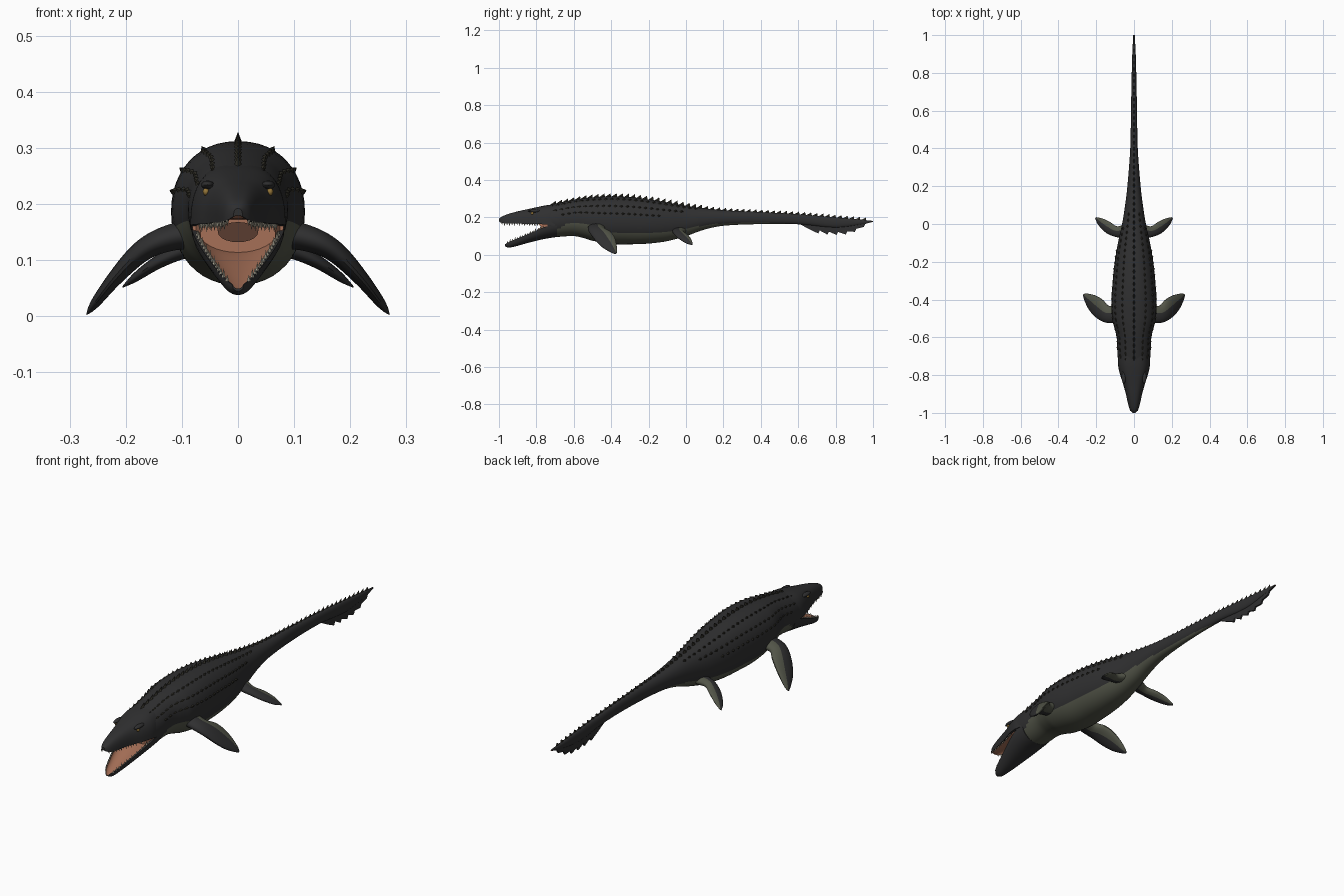
import bpy, bmesh, math
from mathutils import Vector as V

if "Cube" in bpy.data.objects:
    bpy.data.objects.remove(bpy.data.objects["Cube"])

def material(name, c):
    m = bpy.data.materials.new(name)
    m.diffuse_color = (*c, 1)
    m.use_nodes = True
    m.node_tree.nodes["Principled BSDF"].inputs["Base Color"].default_value = m.diffuse_color
    return m

MATS = [material("dark_hide", (.029, .029, .030)), material("olive_belly", (.085, .09, .065)),
        material("mouth_flesh", (.38, .16, .095)), material("throat_brown", (.10, .045, .03)),
        material("tooth_ivory", (.45, .42, .33)), material("scute_brown", (.030, .028, .020)),
        material("eye_amber", (.30, .18, .04))]
HIDE, BELLY, FLESH, THROAT, TOOTH, SCUTE, EYE = range(7)

def finish(bm, name, angle=40):
    bmesh.ops.recalc_face_normals(bm, faces=bm.faces)
    me = bpy.data.meshes.new(name)
    bm.to_mesh(me)
    bm.free()
    for m in MATS:
        me.materials.append(m)
    ob = bpy.data.objects.new(name, me)
    bpy.context.collection.objects.link(ob)
    bpy.ops.object.select_all(action='DESELECT')
    ob.select_set(True)
    bpy.context.view_layer.objects.active = ob
    bpy.ops.object.shade_smooth_by_angle(angle=math.radians(angle))
    return ob

def interp(tab, t):
    """Smooth (Hermite) lookup in a table whose first column is the parameter."""
    t = min(max(t, tab[0][0]), tab[-1][0])
    k = next(i for i in range(len(tab) - 1) if t <= tab[i + 1][0])
    def slope(i, c):
        a, b = tab[max(i - 1, 0)], tab[min(i + 1, len(tab) - 1)]
        return (b[c] - a[c]) / (b[0] - a[0])
    p, q = tab[k], tab[k + 1]
    h = q[0] - p[0]
    s = (t - p[0]) / h
    return [(2*s**3 - 3*s*s + 1) * p[c] + (s**3 - 2*s*s + s) * h * slope(k, c)
            + (3*s*s - 2*s**3) * q[c] + (s**3 - s*s) * h * slope(k + 1, c) for c in range(1, len(p))]

def loft(bm, rings, mat, cap=HIDE):
    """Skin closed rings; mat(centre, index) picks the colour of each face."""
    vs = [[bm.verts.new(p) for p in r] for r in rings]
    n = len(vs[0])
    for a, b in zip(vs, vs[1:]):
        for j in range(n):
            f = bm.faces.new((a[j], a[(j + 1) % n], b[(j + 1) % n], b[j]))
            f.material_index = mat(f.calc_center_median(), j)
    for r in (vs[0], vs[-1]):
        bm.faces.new(r).material_index = cap

def spike(bm, base, tip, side, along, m):
    """Four-sided pyramid with half extents side and along."""
    b = [bm.verts.new(base + d) for d in (side, along, -side, -along)]
    t = bm.verts.new(tip)
    for j in range(4):
        bm.faces.new((b[j], b[(j + 1) % 4], t)).material_index = m
    bm.faces.new(b).material_index = m

def spow(v, e):
    return math.copysign(abs(v) ** e, v)

# Body and tail: y, top, bottom, half width
BODY = [(-.74, .264, .092, .083), (-.68, .277, .096, .088), (-.6, .293, .1, .092), (-.55, .301, .09, .104),
        (-.5, .307, .075, .116), (-.4, .312, .058, .119), (-.3, .308, .056, .112), (-.2, .296, .06, .102),
        (-.1, .28, .073, .085), (0, .262, .1, .063), (.1, .248, .135, .047), (.2, .238, .155, .035),
        (.4, .228, .164, .02), (.6, .217, .163, .016), (.8, .2, .145, .012), (.93, .188, .16, .008),
        (1, .181, .176, .003)]
LINE = [(-.74, .1), (-.68, .14), (-.62, .172), (-.54, .168), (-.45, .128), (-.1, .122),
        (0, .142), (.2, .168), (.45, .172), (.6, .16), (1, .1)]

def body_point(y, a):
    top, bot, w = interp(BODY, y)
    return V((w * spow(math.sin(a), .9), y, (top + bot) / 2 + (top - bot) / 2 * spow(math.cos(a), .95)))

bm = bmesh.new()
NY, NA = 170, 48
loft(bm, [[body_point(-.74 + 1.74 * i / NY, math.tau * j / NA) for j in range(NA)] for i in range(NY + 1)],
     lambda c, j: BELLY if c.z < interp(LINE, c.y)[0] else HIDE, FLESH)
finish(bm, "body_and_tail")

# Upper jaw and skull: y, top, lip, half width
UPPER = [(-1, .192, .178, .008), (-.985, .204, .170, .021), (-.95, .218, .167, .032), (-.9, .232, .167, .043),
         (-.85, .243, .165, .056), (-.8, .254, .164, .073), (-.75, .264, .162, .084), (-.7, .271, .155, .085)]
bm = bmesh.new()
rings = []
for i in range(37):
    y = -1 + .3 * i / 36
    t, b, w = interp(UPPER, y)
    arch = [V((w * spow(math.cos(a), .7), y, b + (t - b) * spow(math.sin(a), .8)))
            for a in (math.pi * k / 20 for k in range(21))]
    roof = [V((-w * .85 * math.cos(a), y, b + .012 * math.sin(a) * min(1, w / .05)))
            for a in (math.pi * k / 8 for k in range(9))]
    rings.append(arch + roof)
loft(bm, rings, lambda c, j: FLESH if 21 <= j < 29 else HIDE)
finish(bm, "upper_jaw")

# Lower jaw: open trough, y, rim, bottom, half width
LOWER = [(-.968, .056, .045, .010), (-.95, .067, .038, .024), (-.9, .088, .048, .042), (-.85, .108, .062, .057),
         (-.8, .130, .075, .071), (-.75, .150, .086, .081), (-.69, .165, .095, .084)]
bm = bmesh.new()
rings = []
for i in range(31):
    y = -.968 + .278 * i / 30
    t, b, w = interp(LOWER, y)
    arc = [math.pi * k / 16 for k in range(17)]
    rings.append([V((w * spow(math.cos(a), .85), y, t - (t - b) * math.sin(a))) for a in arc] +
                 [V((-w * .86 * math.cos(a), y, t - (t - b) * .6 * math.sin(a))) for a in arc])
loft(bm, rings, lambda c, j: FLESH if 17 <= j < 33 else HIDE)
finish(bm, "lower_jaw")

# Cheek skin closing the mouth corners, and the dark gullet
bm = bmesh.new()
for s in (1, -1):
    f = bm.faces.new([bm.verts.new((s * x, y, z)) for x, y, z in
                      ((.066, -.80, .128), (.076, -.735, .15), (.076, -.735, .172), (.066, -.795, .17), (.066, -.775, .15))])
    f.material_index = FLESH
finish(bm, "cheek_skin")
bm = bmesh.new()
f = bm.faces.new([bm.verts.new((.036 * math.cos(a), -.745, .15 + .018 * math.sin(a)))
                  for a in (math.tau * k / 20 for k in range(20))])
f.material_index = THROAT
finish(bm, "gullet")

# Teeth along both jaw rims
bm = bmesh.new()
for i in range(15):
    for tab, y0, d in ((UPPER, -.985, -1), (LOWER, -.955, 1)):
        y = y0 + .0135 * i
        rows = interp(tab, y)
        z = rows[1] if d < 0 else rows[0]
        h = .017 if i % 2 else .012
        for s in (1, -1):
            p = V((s * rows[2] * .92, y, z - d * .002))
            spike(bm, p, p + V((0, .003, d * h)), V((.0035, 0, 0)), V((0, .0045, 0)), TOOTH)
finish(bm, "teeth", 20)

# Eyes under low brow ridges, with nostrils left plain
for name, x, y, z, size, m in (("eye", .057, -.822, .222, (.006, .008, .007), EYE),
                               ("brow_ridge", .054, -.81, .234, (.012, .035, .008), HIDE)):
    bm = bmesh.new()
    for s in (1, -1):
        made = bmesh.ops.create_uvsphere(bm, u_segments=14, v_segments=8, radius=1)["verts"]
        for v in made:
            v.co = V((s * x + v.co.x * size[0], y + v.co.y * size[1], z + v.co.z * size[2]))
    for f in bm.faces:
        f.material_index = m
    finish(bm, name)

# Dorsal crest of spines, and rows of keeled scutes on the back
bm = bmesh.new()
for i in range(52):
    y = -.71 + .0325 * i
    p = body_point(y, 0) - V((0, 0, .004))
    h = .021 if y < .1 else .017
    spike(bm, p, p + V((0, .014, h)), V((min(.008, .2 * interp(BODY, y)[2] + .002), 0, 0)), V((0, .017, 0)), SCUTE)
finish(bm, "dorsal_spines", 20)
bm = bmesh.new()
for a, y0, n in ((.5, -.72, 25), (.95, -.7, 22), (1.3, -.66, 17)):
    for i in range(n):
        y = y0 + .032 * i
        for s in (1, -1):
            p = body_point(y, s * a)
            out = V((s * math.sin(a), 0, math.cos(a)))
            side = V((math.cos(a), 0, -s * math.sin(a))) * .008
            spike(bm, p - out * .003, p + out * .007 + V((0, .008, 0)), side, V((0, .014, 0)), SCUTE)
finish(bm, "back_scutes", 20)

# Tail fin: ragged lower lobe
EDGE = [(.61, .163), (.64, .150), (.69, .118), (.80, .106), (.88, .114), (.94, .143), (1, .177)]
low = []
for i in range(9):
    y = .61 + .39 * i / 8
    z = interp(EDGE, y)[0]
    low.append((y, z))
    if 1 < i < 8:
        low.append((y + .008, z + .016))
bm = bmesh.new()
left, right = ([[bm.verts.new((s * .004, y, z)), bm.verts.new((s * .005, y, .178))] for y, z in low] for s in (-1, 1))
for k in range(len(low) - 1):
    for g in (left, right):
        bm.faces.new((g[k][0], g[k + 1][0], g[k + 1][1], g[k][1]))
    bm.faces.new((left[k][0], left[k + 1][0], right[k + 1][0], right[k][0]))
finish(bm, "tail_fin", 30)

# Flippers: t, leading x y, trailing x y, half thickness; height follows x
FRONT = [(0, .09, -.525, .09, -.43, .026), (.25, .15, -.522, .135, -.432, .022), (.5, .2, -.495, .165, -.402, .018),
         (.75, .24, -.45, .205, -.378, .013), (.93, .263, -.4, .25, -.368, .008), (1, .27, -.378, .264, -.370, .002)]
FRONT_Z = [(.05, .15), (.12, .14), (.17, .117), (.22, .067), (.27, .003)]
REAR = [(0, .05, -.075, .05, 0, .02), (.3, .1, -.068, .09, -.012, .016), (.6, .15, -.045, .13, .012, .012),
        (.85, .19, -.003, .17, .03, .008), (1, .206, .03, .2, .036, .002)]
REAR_Z = [(.05, .13), (.1, .117), (.15, .092), (.206, .052)]
for name, tab, heights in (("front_flippers", FRONT, FRONT_Z), ("rear_flippers", REAR, REAR_Z)):
    bm = bmesh.new()
    for s in (1, -1):
        rings = []
        for i in range(25):
            lx, ly, tx, ty, th = interp(tab, i / 24)
            ring = []
            for k in range(20):
                a = math.tau * (k + .5) / 20
                u = (1 + math.cos(a)) / 2
                x, y = tx + (lx - tx) * u, ty + (ly - ty) * u
                z = interp(heights, x)[0]
                g = (interp(heights, x + .004)[0] - interp(heights, x - .004)[0]) / .008
                p = V((x, y, z)) + V((-g, 0, 1)).normalized() * th * math.sin(a)
                ring.append(V((s * p.x, p.y, max(p.z, 0))))
            rings.append(ring)
        loft(bm, rings, lambda c, j: BELLY if 5 <= j < 14 else HIDE)
    finish(bm, name)
